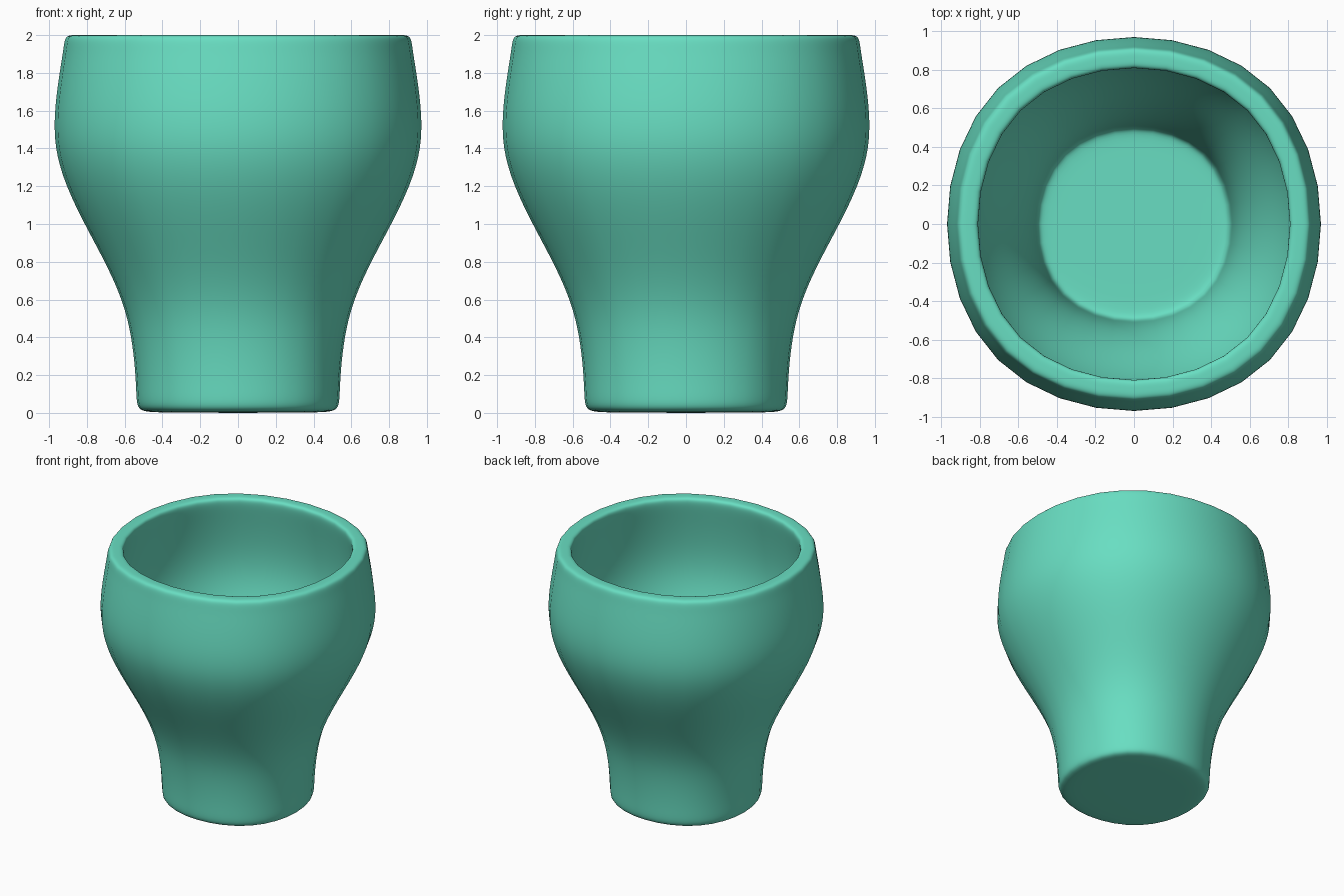
import bpy, bmesh

if "Cube" in bpy.data.objects:
    bpy.data.objects.remove(bpy.data.objects["Cube"])

# Cage rings (radius on the axis, z): underside, outer wall, rim, inner wall, floor
RINGS = [
    (0.44, 0.00), (0.54, 0.008), (0.535, 0.12), (0.567, 0.50), (0.70, 0.80),
    (0.87, 1.10), (0.985, 1.40), (0.962, 1.70), (0.922, 1.93), (0.917, 2.00),
    (0.86, 2.00), (0.805, 2.00), (0.81, 1.93),
    (0.855, 1.70), (0.885, 1.38), (0.785, 1.06), (0.63, 0.78), (0.53, 0.50),
    (0.51, 0.20), (0.505, 0.10), (0.42, 0.10),
]
SQUARE = [(-1, -1), (1, -1), (1, 1), (-1, 1)]
SCALE = 48 / 44  # a subdivided square shrinks by this much on the axes

bm = bmesh.new()
rings = [[bm.verts.new((sx * r * SCALE, sy * r * SCALE, z)) for sx, sy in SQUARE]
         for r, z in RINGS]

# Walls between neighbouring rings
for a, b in zip(rings, rings[1:]):
    for i in range(4):
        j = (i + 1) % 4
        bm.faces.new((a[i], a[j], b[j], b[i]))

# Underside and inner floor
bm.faces.new(rings[0][::-1])
bm.faces.new(rings[-1])

bmesh.ops.recalc_face_normals(bm, faces=bm.faces)
for f in bm.faces:
    f.smooth = True
mesh = bpy.data.meshes.new("cup")
bm.to_mesh(mesh)
bm.free()

cup = bpy.data.objects.new("cup", mesh)
bpy.context.collection.objects.link(cup)
sub = cup.modifiers.new("smooth", "SUBSURF")
sub.levels = sub.render_levels = 3

mat = bpy.data.materials.new("teal")
mat.diffuse_color = (0.14, 0.73, 0.54, 1)
mat.use_nodes = True
mat.node_tree.nodes["Principled BSDF"].inputs["Base Color"].default_value = mat.diffuse_color
mesh.materials.append(mat)
